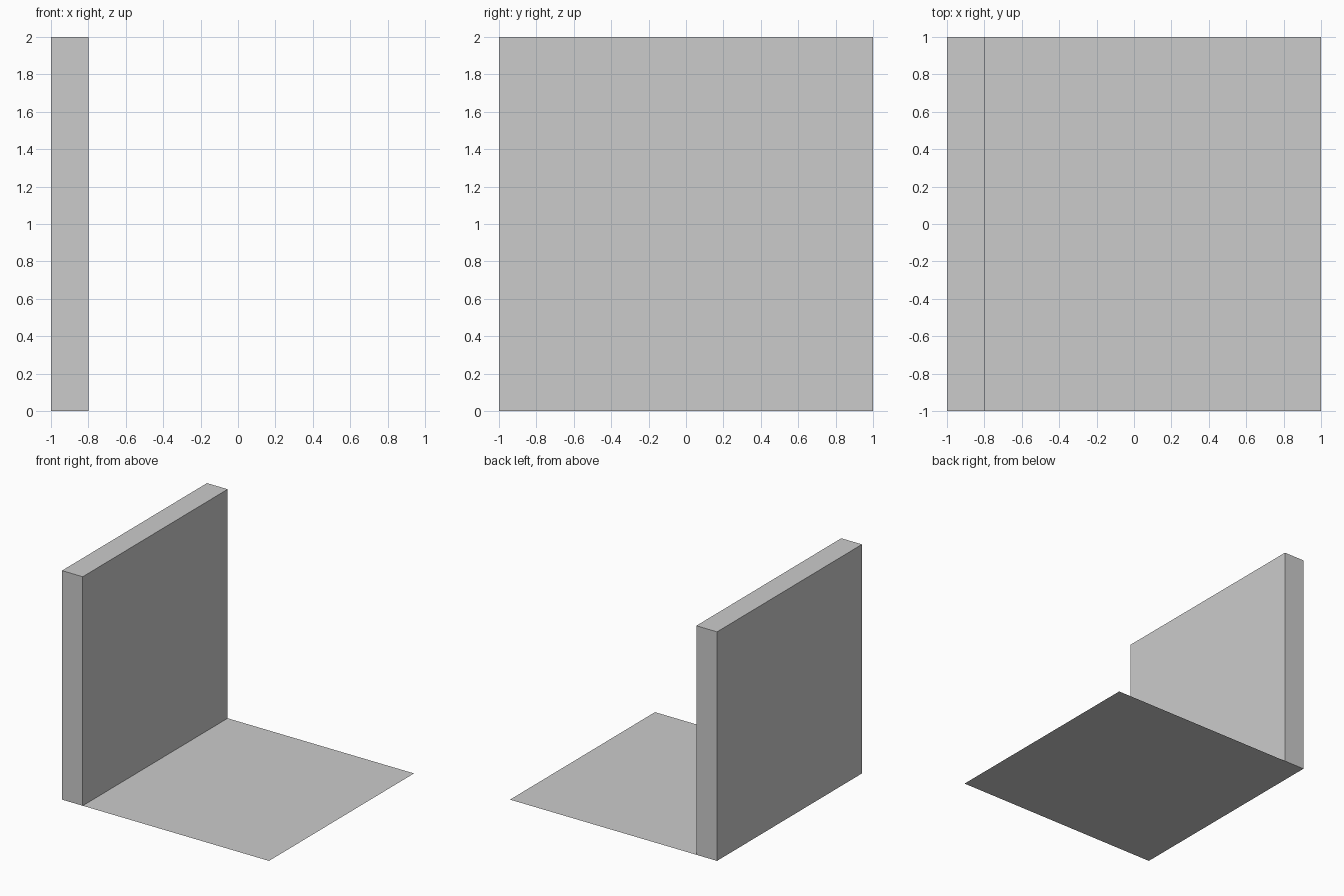
import bpy

if "Cube" in bpy.data.objects:
    bpy.data.objects.remove(bpy.data.objects["Cube"])

# Floor: a single flat sheet
bpy.ops.mesh.primitive_plane_add(size=2, location=(0, 0, 0))
bpy.context.object.name = "floor"

# Wall: upright slab along the left edge of the floor
bpy.ops.mesh.primitive_cube_add(size=1, location=(-0.9, 0, 1))
wall = bpy.context.object
wall.name = "wall"
wall.scale = (0.2, 2, 2)
bpy.ops.object.transform_apply(location=False, rotation=False, scale=True)
